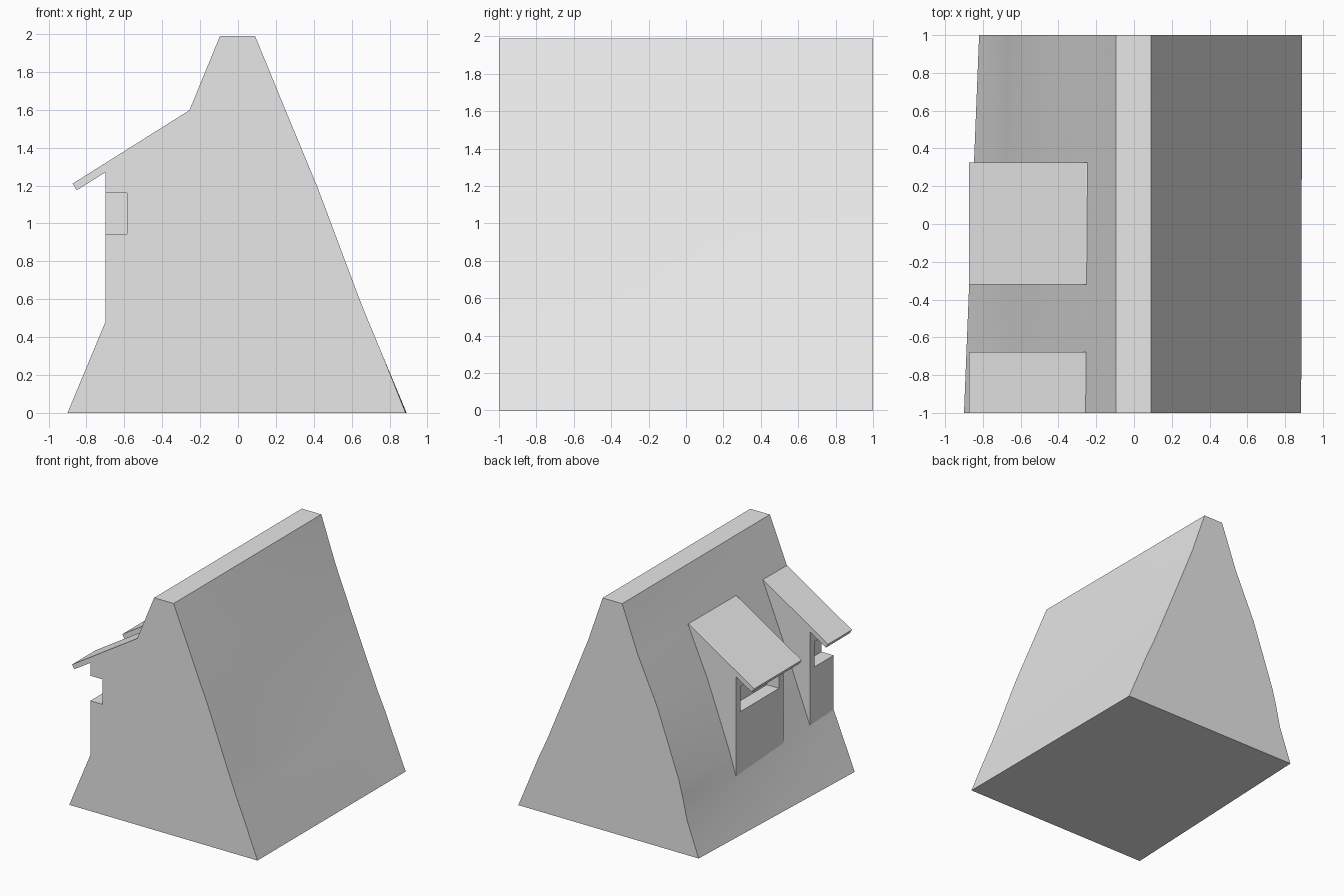
import bpy
import bmesh

default = bpy.data.objects.get("Cube")
if default:
    bpy.data.objects.remove(default, do_unlink=True)

# One plain material for the whole building
grey = bpy.data.materials.new("plain_light_grey")
grey.use_nodes = True
colour = (0.8, 0.8, 0.8, 1.0)
grey.diffuse_color = colour
grey.node_tree.nodes["Principled BSDF"].inputs["Base Color"].default_value = colour


def loft(name, sections):
    """Join equal-length (y, [(x, z), ...]) sections into a closed solid."""
    bm = bmesh.new()
    rings = [[bm.verts.new((x, y, z)) for x, z in pts] for y, pts in sections]
    count = len(rings[0])
    for a, b in zip(rings, rings[1:]):
        for i in range(count):
            j = (i + 1) % count
            bm.faces.new((a[i], a[j], b[j], b[i]))
    bm.faces.new(rings[0])
    bm.faces.new(rings[-1])
    bmesh.ops.recalc_face_normals(bm, faces=bm.faces)
    mesh = bpy.data.meshes.new(name)
    bm.to_mesh(mesh)
    bm.free()
    mesh.materials.append(grey)
    obj = bpy.data.objects.new(name, mesh)
    bpy.context.collection.objects.link(obj)
    return obj


def smooth(obj):
    bpy.ops.object.select_all(action="DESELECT")
    obj.select_set(True)
    bpy.context.view_layer.objects.active = obj
    bpy.ops.object.shade_smooth_by_angle(angle=0.6)


# Steep main roof: a slightly uneven slope blended from front to back
heights = [0, 0.3, 0.48, 0.63, 1.19, 1.6, 1.99]
front_side = [-0.9, -0.775, -0.70, -0.64, -0.42, -0.255, -0.095]
back_side = [-0.82, -0.71, -0.67, -0.63, -0.43, -0.24, -0.095]
front_far = [0.885, 0.765, 0.69, 0.63, 0.42, 0.25, 0.09]
back_far = [0.89, 0.765, 0.69, 0.62, 0.39, 0.225, 0.09]


def blend(a, b, t):
    return [(p + (q - p) * t, z) for p, q, z in zip(a, b, heights)]


sections = []
steps = 8
for k in range(steps + 1):
    t = k / steps
    ring = blend(front_side, back_side, t) + blend(front_far, back_far, t)[::-1]
    sections.append((2 * t - 1, ring))
smooth(loft("main_roof", sections))

# Dormer outline: sloping lid with overhang, upright wall, hidden inner edge
dormer_profile = [(-0.2, 1.6), (-0.257, 1.597), (-0.873, 1.21), (-0.852, 1.175),
                  (-0.70, 1.27), (-0.70, 0.38), (-0.62, 0.38)]
recess_profile = [(-0.8, 0.945), (-0.585, 0.945), (-0.585, 1.16), (-0.8, 1.16)]


def dormer(name, y0, y1, r0, r1):
    body = loft(name, [(y0, dormer_profile), (y1, dormer_profile)])
    cutter = loft(name + "_recess_cutter", [(r0, recess_profile), (r1, recess_profile)])
    cut = body.modifiers.new("window_recess", "BOOLEAN")
    cut.operation = "DIFFERENCE"
    cut.solver = "EXACT"
    cut.object = cutter
    # Bake the recess so the cutter is not needed afterwards
    bpy.context.view_layer.update()
    graph = bpy.context.evaluated_depsgraph_get()
    body.data = bpy.data.meshes.new_from_object(body.evaluated_get(graph))
    body.modifiers.clear()
    bpy.data.objects.remove(cutter, do_unlink=True)


# Whole dormer in the middle, half dormer cut off flush at the front
dormer("middle_dormer", -0.32, 0.325, -0.26, 0.26)
dormer("front_half_dormer", -1, -0.677, -1.2, -0.74)
